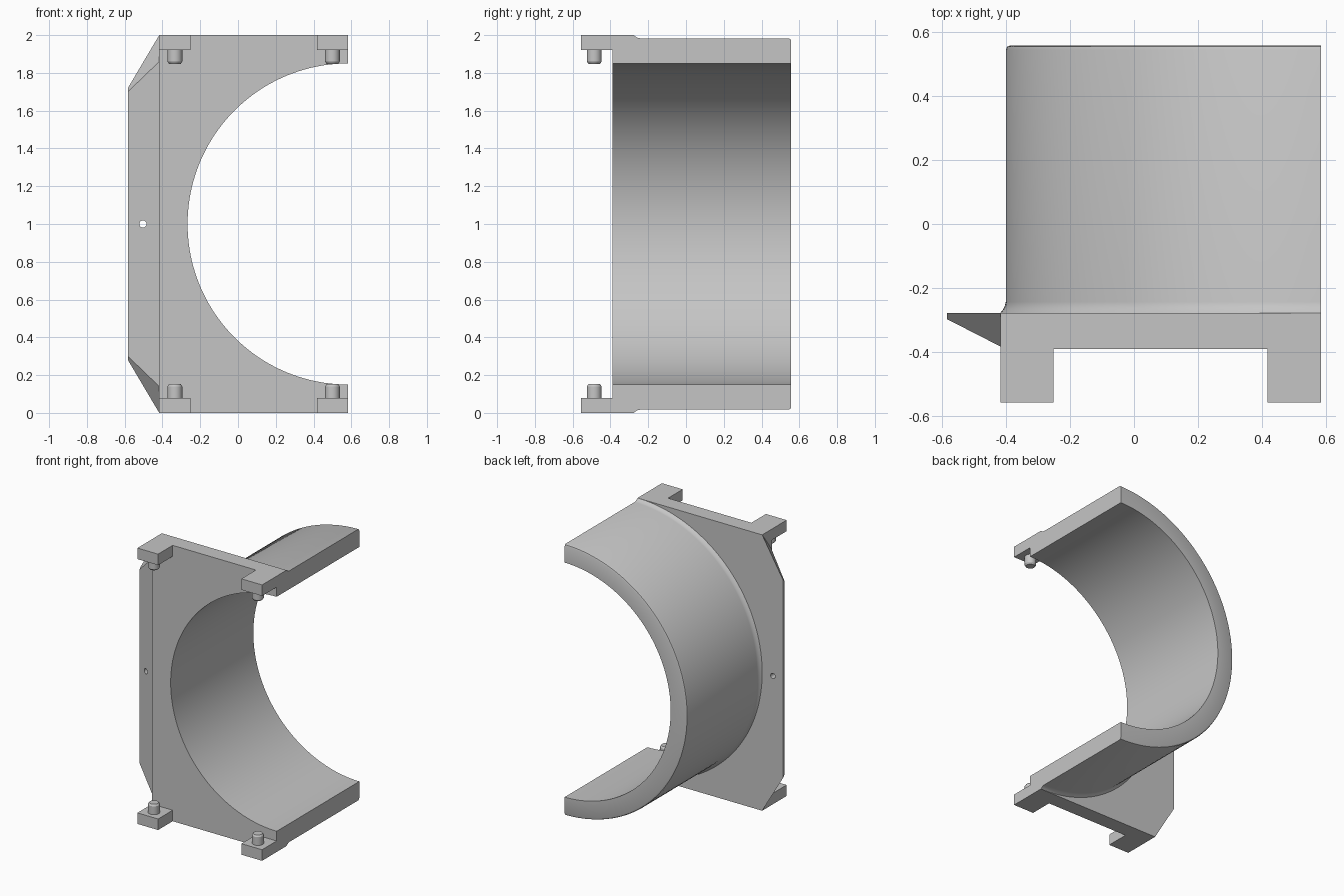
import bpy, bmesh, math
from mathutils import Matrix

if "Cube" in bpy.data.objects:
    bpy.data.objects.remove(bpy.data.objects["Cube"])

grey = bpy.data.materials.new("light grey")
grey.use_nodes = True
colour = (0.56, 0.56, 0.56, 1)
grey.diffuse_color = colour
grey.node_tree.nodes["Principled BSDF"].inputs["Base Color"].default_value = colour

AXIS_X, AXIS_Z = 0.583, 1.0      # bore axis, running along y
BORE, SHELL = 0.85, 0.983
LEFT, FRONT, BACK, END = -0.417, -0.39, -0.277, 0.557
SEGMENTS = 80
ANGLES = [math.pi * (0.5 + i / SEGMENTS) for i in range(SEGMENTS + 1)]


def finish(name, bm, smooth=False):
    bmesh.ops.recalc_face_normals(bm, faces=bm.faces)
    mesh = bpy.data.meshes.new(name)
    bm.to_mesh(mesh)
    bm.free()
    mesh.materials.append(grey)
    obj = bpy.data.objects.new(name, mesh)
    bpy.context.collection.objects.link(obj)
    if smooth:
        bpy.ops.object.select_all(action='DESELECT')
        obj.select_set(True)
        bpy.context.view_layer.objects.active = obj
        bpy.ops.object.shade_smooth_by_angle(angle=math.radians(30))
    return obj


def box(name, x, y, z):
    bm = bmesh.new()
    bmesh.ops.create_cube(bm, size=1)
    for v in bm.verts:
        v.co = [lo + (c + 0.5) * (hi - lo) for c, (lo, hi) in zip(v.co, (x, y, z))]
    return finish(name, bm)


# Half-round shell: profile (radius, y) swept half a turn, open where it meets the plate
profile = [(BORE, BACK), (BORE, END), (SHELL - 0.014, END), (SHELL - 0.004, END - 0.004),
           (SHELL, END - 0.014), (SHELL, -0.243), (SHELL + 0.003, -0.256),
           (SHELL + 0.009, -0.267), (1.0, BACK)]
bm = bmesh.new()
rings = [[bm.verts.new((AXIS_X + r * math.cos(a), y, AXIS_Z + r * math.sin(a)))
          for r, y in profile] for a in ANGLES]
for a, b in zip(rings, rings[1:]):
    for i in range(len(profile) - 1):
        bm.faces.new((a[i], a[i + 1], b[i + 1], b[i]))
for ring in (rings[0], rings[-1]):
    bm.faces.new(ring)
finish("half_round_shell", bm, smooth=True)

# Flange plate: square outline with the half-round bore, extruded
bm = bmesh.new()
outline = [(AXIS_X + BORE * math.cos(a), AXIS_Z + BORE * math.sin(a)) for a in ANGLES]
outline += [(AXIS_X, 0), (LEFT, 0), (LEFT, 2), (AXIS_X, 2)]
face = bm.faces.new([bm.verts.new((x, FRONT, z)) for x, z in outline])
extruded = bmesh.ops.extrude_face_region(bm, geom=[face])["geom"]
bmesh.ops.translate(bm, vec=(0, BACK - FRONT, 0),
                    verts=[g for g in extruded if isinstance(g, bmesh.types.BMVert)])
finish("flange_plate", bm, smooth=True)

# Tapered side wing: loft between a root and a tip section (front y, front and back half heights)
bm = bmesh.new()
sections = []
for x, y, front_h, back_h in ((LEFT, -0.382, 0.86, 1.0), (-0.583, -0.297, 0.70, 0.72)):
    sections.append([bm.verts.new(p) for p in (
        (x, y, 1 - front_h), (x, y, 1 + front_h),
        (x, BACK, 1 + back_h), (x, BACK, 1 - back_h))])
root, tip = sections
bm.faces.new(root)
bm.faces.new(tip)
for i in range(4):
    j = (i + 1) % 4
    bm.faces.new((root[i], root[j], tip[j], tip[i]))
wing = finish("side_wing", bm)

# Small hole through the wing
bm = bmesh.new()
bmesh.ops.create_cone(bm, cap_ends=True, segments=24, radius1=0.019, radius2=0.019, depth=0.4,
                      matrix=Matrix.Translation((-0.503, -0.3, 1)) @ Matrix.Rotation(math.pi / 2, 4, 'X'))
cutter = finish("hole_cutter", bm)
cut = wing.modifiers.new("hole", 'BOOLEAN')
cut.operation = 'DIFFERENCE'
cut.solver = 'EXACT'
cut.object = cutter
bpy.context.view_layer.objects.active = wing
bpy.ops.object.modifier_apply(modifier="hole")
bpy.data.objects.remove(cutter)

# Four clamp arms with chamfered pins pointing inward
for level, sign in (("upper", 1), ("lower", -1)):
    for side, x in (("right", LEFT), ("left", AXIS_X - 0.166)):
        z = sorted((1 + sign * 0.92, 1 + sign))
        box(f"{level}_{side}_arm", (x, x + 0.166), (-0.557, FRONT), z)
        bm = bmesh.new()
        for r1, r2, start, depth in ((0.039, 0.039, 0.93, 0.07), (0.039, 0.031, 0.86, 0.012)):
            spin = Matrix.Rotation(math.pi if sign > 0 else 0, 4, 'X')
            place = Matrix.Translation((x + 0.083, -0.486, 1 + sign * (start - depth / 2)))
            bmesh.ops.create_cone(bm, cap_ends=True, segments=32, radius1=r1, radius2=r2,
                                  depth=depth, matrix=place @ spin)
        finish(f"{level}_{side}_pin", bm, smooth=True)
